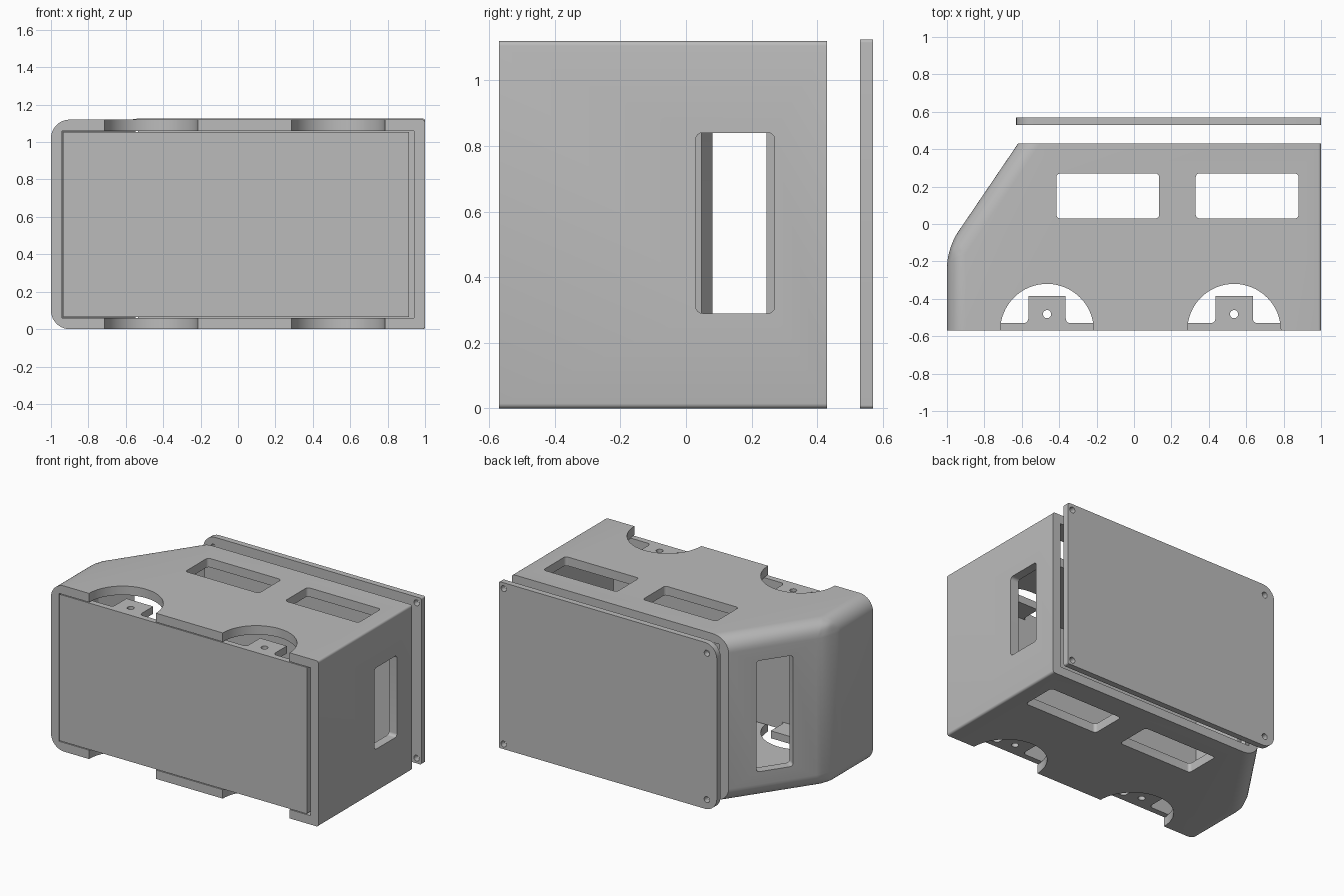
import bpy
import bmesh
from math import cos, sin, pi, radians
from mathutils import Matrix, Vector

cube = bpy.data.objects.get("Cube")
if cube:
    bpy.data.objects.remove(cube, do_unlink=True)

# One plain grey plastic for everything
grey = bpy.data.materials.new("grey_plastic")
grey.use_nodes = True
COLOUR = (0.5, 0.5, 0.5, 1)
grey.diffuse_color = COLOUR
grey.node_tree.nodes["Principled BSDF"].inputs["Base Color"].default_value = COLOUR

H = 1.12        # body width, along z
WALL = 0.06
SLOPE = Vector((0.38, 0.56, 0)).normalized()
WHEELS = (-0.465, 0.535)
ALONG_Z = Matrix.Identity(4)
ALONG_X = Matrix(((0, 0, 1, 0), (1, 0, 0, 0), (0, 1, 0, 0), (0, 0, 0, 1)))
ALONG_Y = Matrix(((1, 0, 0, 0), (0, 0, -1, 0), (0, 1, 0, 0), (0, 0, 0, 1)))


def prism(name, points, low, high, matrix=ALONG_Z):
    """Extrude a flat outline from low to high along the matrix's z axis."""
    bm = bmesh.new()
    face = bm.faces.new([bm.verts.new((x, y, low)) for x, y in points])
    new = bmesh.ops.extrude_face_region(bm, geom=[face])["geom"]
    top = [v for v in new if isinstance(v, bmesh.types.BMVert)]
    bmesh.ops.translate(bm, verts=top, vec=(0, 0, high - low))
    bm.transform(matrix)
    bmesh.ops.recalc_face_normals(bm, faces=bm.faces)
    mesh = bpy.data.meshes.new(name)
    bm.to_mesh(mesh)
    bm.free()
    mesh.materials.append(grey)
    obj = bpy.data.objects.new(name, mesh)
    bpy.context.collection.objects.link(obj)
    return obj


def rounded(x0, x1, y0, y1, left, right=None, steps=8):
    """Rectangle outline with a corner radius for its left and right ends."""
    right = left if right is None else right
    points = []
    corners = ((x1, y1, right, -1, -1), (x0, y1, left, 1, -1),
               (x0, y0, left, 1, 1), (x1, y0, right, -1, 1))
    for i, (x, y, r, sx, sy) in enumerate(corners):
        for k in range(steps + 1):
            a = (i + k / steps) * pi / 2
            points.append((x + sx * r + r * cos(a), y + sy * r + r * sin(a)))
    return points


def circle(x, y, r, n=32):
    return [(x + r * cos(2 * pi * k / n), y + r * sin(2 * pi * k / n)) for k in range(n)]


def cut(obj, cutter):
    cutter.hide_render = True
    mod = obj.modifiers.new("cut", "BOOLEAN")
    mod.operation = "DIFFERENCE"
    mod.solver = "EXACT"
    mod.object = cutter
    bpy.context.view_layer.objects.active = obj
    bpy.ops.object.modifier_apply(modifier=mod.name)
    bpy.data.objects.remove(cutter, do_unlink=True)


def bevel(obj, test, width, segments):
    bm = bmesh.new()
    bm.from_mesh(obj.data)
    edges = [e for e in bm.edges if test(e)]
    bmesh.ops.bevel(bm, geom=edges, offset=width, segments=segments,
                    affect="EDGES", profile=0.5)
    bm.to_mesh(obj.data)
    bm.free()


def smooth(obj):
    bpy.ops.object.select_all(action="DESELECT")
    obj.select_set(True)
    bpy.context.view_layer.objects.active = obj
    bpy.ops.object.shade_smooth_by_angle(angle=radians(30))


# Body shell: outline of the side, extruded across its width
outline = [(-1, -0.57), (1, -0.57), (1, 0.43), (-0.62, 0.43), (-1, -0.13)]
body = prism("body_shell", outline, 0, H)


def nose_edge(e):
    a, b = (v.co for v in e.verts)
    across = abs(a.z - b.z) > 0.5
    brow = across and abs(a.y + 0.13) < 0.01
    side = not across and max(a.x, b.x) < -0.6
    return brow or side


def tail_edge(e):
    a, b = (v.co for v in e.verts)
    return min(a.x, b.x) > 0.99 and abs(a.z - b.z) < 0.01


bevel(body, nose_edge, 0.1, 10)
bevel(body, tail_edge, 0.015, 4)

# Hollow inside, open at the roof and the underside
s = SLOPE.x / SLOPE.y
inner_top = -0.547
hollow = [(-0.94, -0.7), (0.94, -0.7), (0.94, 0.6), (inner_top + 0.17 * s, 0.6),
          (-0.94, 0.43 - (inner_top + 0.94) / s)]
cut(body, prism("hollow_cutter", hollow, WALL, H - WALL))

# Wheel arches and side windows pass through both sides
for x in WHEELS:
    cut(body, prism("arch_cutter", circle(x, -0.57, 0.25, 64), -0.1, H + 0.1))
for x0, x1 in ((-0.415, 0.135), (0.33, 0.88)):
    cut(body, prism("window_cutter", rounded(x0, x1, 0.03, 0.27, 0.02), -0.1, H + 0.1))

# Rear window and sloping windscreen
cut(body, prism("rear_cutter", rounded(0.03, 0.27, 0.29, 0.84, 0.02), 0.85, 1.1, ALONG_X))
normal = Vector((-SLOPE.y, SLOPE.x, 0))
middle = Vector((-0.62, 0.43, 0)) - SLOPE * (0.25 / SLOPE.y)
slanted = Matrix((SLOPE, (0, 0, 1), normal)).transposed().to_4x4()
slanted.translation = middle
cut(body, prism("windscreen_cutter", rounded(-0.12, 0.12, 0.185, 0.935, 0.02),
                -0.12, 0.1, slanted))
smooth(body)

# Roof panel, lifted clear of the body, with screw holes in its corners
roof = prism("roof_panel", rounded(-0.63, 1, 0, H + 0.005, 0.09, 0.01), -0.57, -0.53, ALONG_Y)
for x, z in ((0.965, 0.035), (-0.555, 0.065)):
    for zz in (z, H - z):
        cut(roof, prism("screw_cutter", circle(x, zz, 0.02, 24), -0.7, -0.4, ALONG_Y))
smooth(roof)

# Floor plate set into the underside
floor = prism("floor_plate", rounded(-0.935, 0.915, 0.065, H - 0.065, 0.005),
              0.53, 0.57, ALONG_Y)

# Axle mounts: upright tabs with a filleted foot and an axle hole
R = 0.025
fillet = [(0.1 + R - R * sin(a), -0.53 + R - R * cos(a))
          for a in (k * pi / 12 for k in range(7))]
half = [(0.1 + R, -0.545)] + fillet + [(0.1, -0.385)]
for x, end in zip(WHEELS, ("front", "rear")):
    shape = [(x + px, py) for px, py in half] + [(x - px, py) for px, py in reversed(half)]
    for z, side in ((0.065, "lower"), (H - 0.115, "upper")):
        mount = prism(f"{end}_{side}_axle_mount", shape, z, z + 0.05)
        cut(mount, prism("axle_cutter", circle(x, -0.482, 0.022, 24), z - 0.1, z + 0.15))
        smooth(mount)
